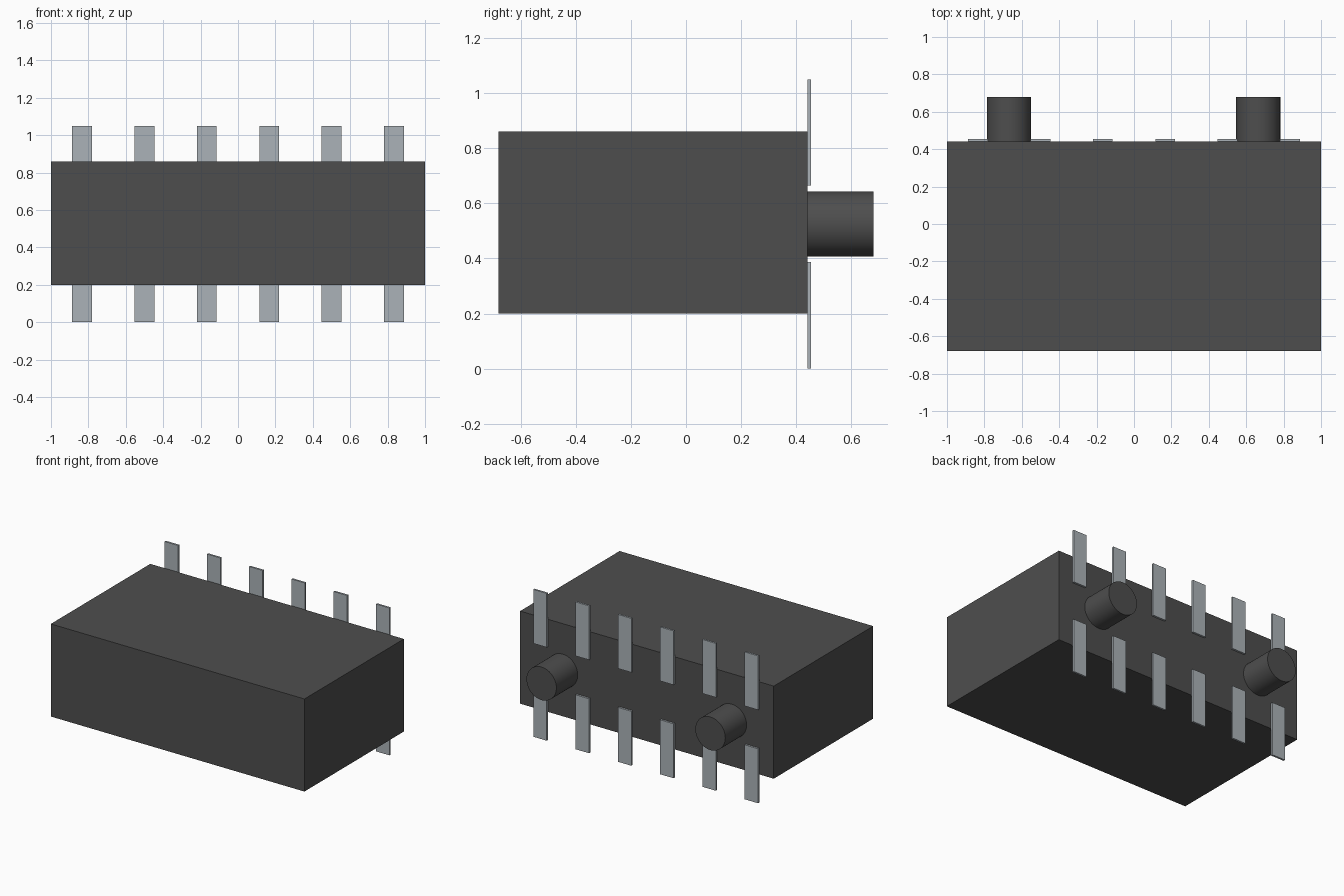
import bpy
import math

old = bpy.data.objects.get("Cube")
if old:
    bpy.data.objects.remove(old, do_unlink=True)


def material(name, colour):
    mat = bpy.data.materials.new(name)
    mat.use_nodes = True
    mat.diffuse_color = colour
    mat.node_tree.nodes["Principled BSDF"].inputs["Base Color"].default_value = colour
    return mat


def box(name, low, high, mat):
    centre = [(a + b) / 2 for a, b in zip(low, high)]
    bpy.ops.mesh.primitive_cube_add(size=1, location=centre)
    obj = bpy.context.object
    obj.name = name
    obj.scale = [b - a for a, b in zip(low, high)]
    bpy.ops.object.transform_apply(location=False, rotation=False, scale=True)
    obj.data.materials.append(mat)
    return obj


charcoal = material("charcoal plastic", (0.076, 0.076, 0.076, 1))
metal = material("grey metal", (0.41, 0.45, 0.48, 1))

# Housing block
BACK, BOTTOM, TOP = 0.44, 0.2, 0.86
MIDDLE = 0.525
box("housing", (-1, -0.68, BOTTOM), (1, BACK, TOP), charcoal)

# Two rows of flat contact strips on the back
HALF_WIDTH, THICK = 0.053, 0.014
for row, low, high in (("lower", 0, 0.388), ("upper", 0.665, 1.05)):
    for i in range(6):
        x = (i - 2.5) / 3
        box(f"{row}_contact_{i + 1}", (x - HALF_WIDTH, BACK, low),
            (x + HALF_WIDTH, BACK + THICK, high), metal)

# Round locating pegs
LENGTH = 0.24
for side, x in (("right", -0.668), ("left", 0.664)):
    bpy.ops.mesh.primitive_cylinder_add(
        vertices=48, radius=0.118, depth=LENGTH,
        location=(x, BACK + LENGTH / 2, MIDDLE), rotation=(math.pi / 2, 0, 0))
    peg = bpy.context.object
    peg.name = f"{side}_peg"
    peg.data.materials.append(charcoal)
    bpy.ops.object.shade_smooth_by_angle(angle=math.radians(30))
